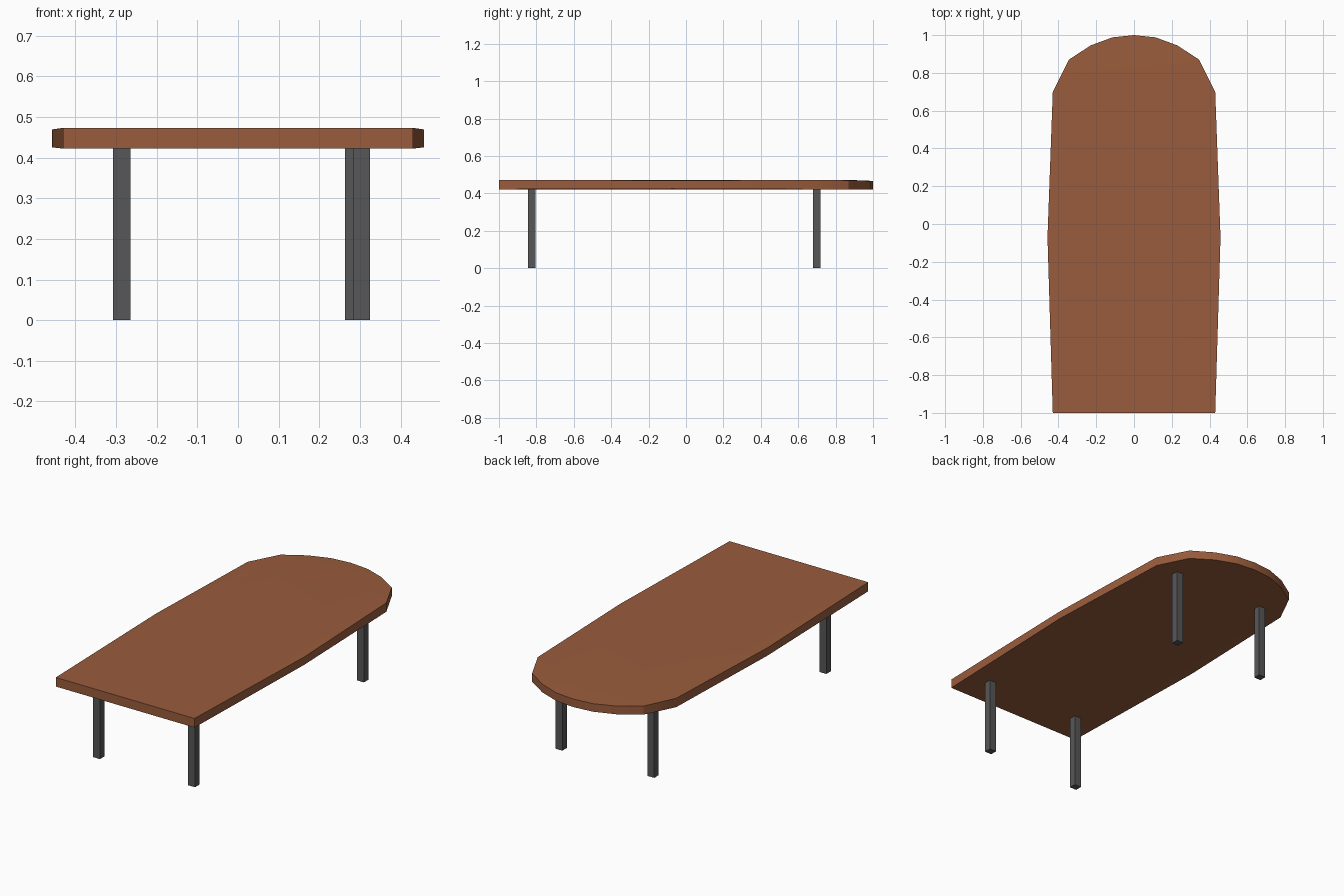
import bpy, bmesh, math

if "Cube" in bpy.data.objects:
    bpy.data.objects.remove(bpy.data.objects["Cube"])


def material(name, rgb):
    m = bpy.data.materials.new(name)
    m.diffuse_color = (*rgb, 1.0)
    m.use_nodes = True
    m.node_tree.nodes["Principled BSDF"].inputs["Base Color"].default_value = m.diffuse_color
    return m


def make_object(name, bm, mat):
    bmesh.ops.recalc_face_normals(bm, faces=bm.faces)
    me = bpy.data.meshes.new(name)
    bm.to_mesh(me)
    bm.free()
    me.materials.append(mat)
    ob = bpy.data.objects.new(name, me)
    bpy.context.collection.objects.link(ob)
    return ob


wood = material("brown wood", (0.32, 0.107, 0.045))
metal = material("dark grey metal", (0.095, 0.095, 0.095))

# Tabletop: half outline (x, y, top z, bottom z), mirrored across x
half = [(0.43, -1.0, 0.473, 0.422), (0.458, -0.07, 0.469, 0.425),
        (0.43, 0.70, 0.472, 0.422), (0.345, 0.87, 0.470, 0.422),
        (0.23, 0.945, 0.468, 0.422), (0.115, 0.988, 0.467, 0.422)]
outline = half + [(0.0, 1.0, 0.467, 0.422)] + [(-x, y, t, b) for x, y, t, b in reversed(half)]

bm = bmesh.new()
top = [bm.verts.new((x, y, t)) for x, y, t, b in outline]
bottom = [bm.verts.new((x, y, b)) for x, y, t, b in outline]
# flat inner areas, so the rim falls away very slightly
top_in = [bm.verts.new((x * 0.85, y * 0.85, 0.473)) for x, y, t, b in outline]
bottom_in = [bm.verts.new((x * 0.85, y * 0.85, 0.422)) for x, y, t, b in outline]
n = len(outline)
for i in range(n):
    j = (i + 1) % n
    for a, b in ((bottom, top), (top, top_in), (bottom_in, bottom)):
        bm.faces.new((a[i], a[j], b[j], b[i]))
bm.faces.new(top_in)
bm.faces.new(bottom_in)
table = make_object("tabletop", bm, wood)
bpy.context.view_layer.objects.active = table
table.select_set(True)
bpy.ops.object.shade_smooth_by_angle(angle=math.radians(30))

# Four square legs, the front right one set slightly further out
for name, x, y in (("front_left_leg", -0.286, -0.825), ("front_right_leg", 0.304, -0.825),
                   ("back_left_leg", -0.286, 0.70), ("back_right_leg", 0.284, 0.70)):
    bm = bmesh.new()
    bmesh.ops.create_cube(bm, size=1.0)
    bmesh.ops.scale(bm, vec=(0.042, 0.04, 0.424), verts=bm.verts)
    bmesh.ops.translate(bm, vec=(x, y, 0.212), verts=bm.verts)
    make_object(name, bm, metal)
